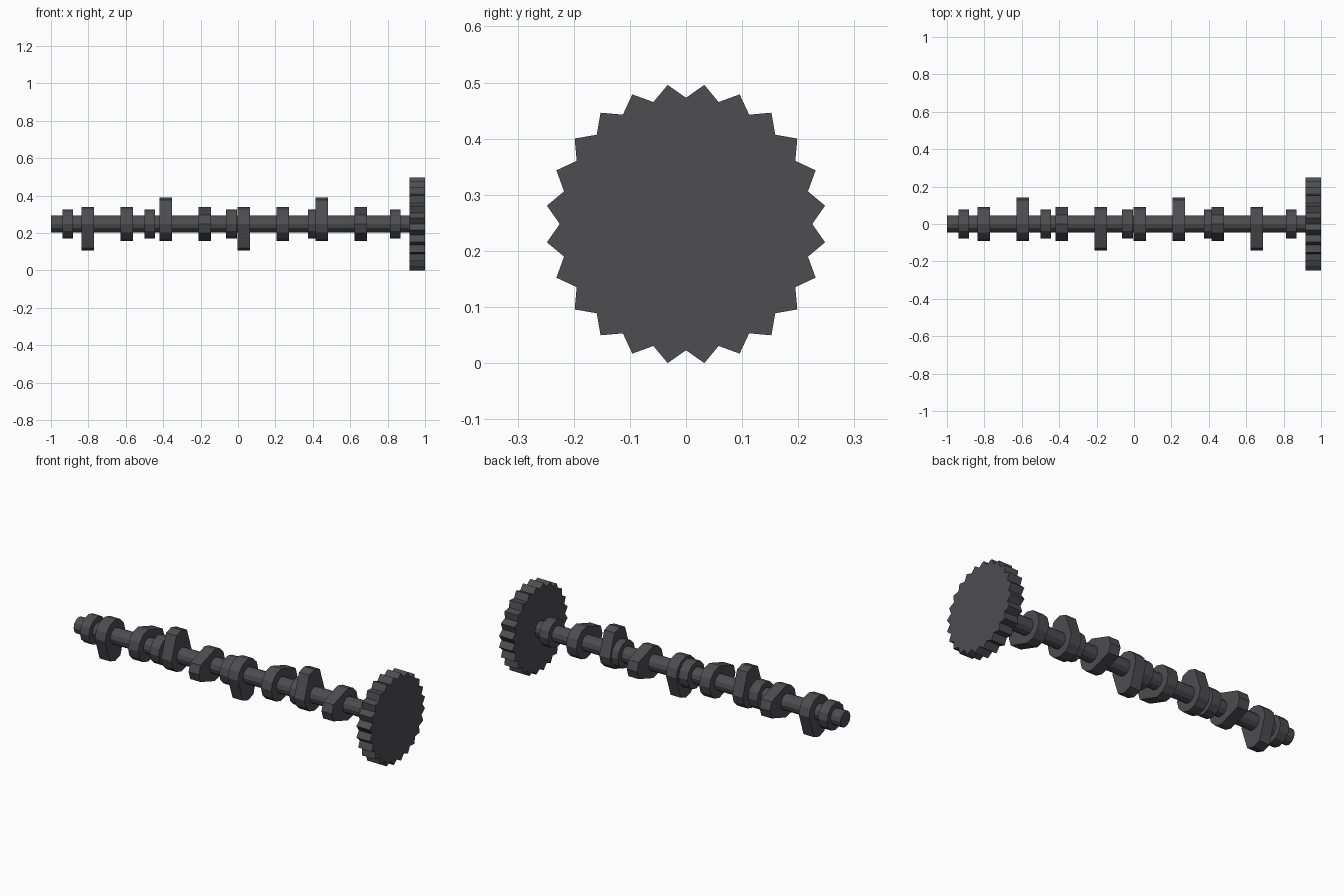
import bpy, bmesh, math

cube = bpy.data.objects.get("Cube")
if cube:
    bpy.data.objects.remove(cube, do_unlink=True)

AXIS_Z = 0.248

steel = bpy.data.materials.new("dark_steel")
steel.use_nodes = True
COLOUR = (0.075, 0.075, 0.083, 1)
steel.diffuse_color = COLOUR
steel.node_tree.nodes["Principled BSDF"].inputs["Base Color"].default_value = COLOUR


def ring(count, radii):
    """Closed (y, z) outline that cycles through the given radii."""
    return [(radii[i % len(radii)] * math.sin(math.tau * i / count),
             radii[i % len(radii)] * math.cos(math.tau * i / count))
            for i in range(count)]


def extrude(name, outline, x_mid, width, turn=0.0):
    """Solid with a (y, z) outline, turned about the shaft axis."""
    c, s = math.cos(turn), math.sin(turn)
    bm = bmesh.new()
    ends = []
    for x in (-width / 2, width / 2):
        ends.append([bm.verts.new((x, y * c + z * s, z * c - y * s)) for y, z in outline])
    n = len(outline)
    for i in range(n):
        j = (i + 1) % n
        bm.faces.new((ends[0][i], ends[0][j], ends[1][j], ends[1][i]))
    for end in ends:
        bm.faces.new(end)
    bmesh.ops.recalc_face_normals(bm, faces=bm.faces)
    mesh = bpy.data.meshes.new(name)
    bm.to_mesh(mesh)
    bm.free()
    mesh.materials.append(steel)
    obj = bpy.data.objects.new(name, mesh)
    obj.location = (x_mid, 0, AXIS_Z)
    bpy.context.collection.objects.link(obj)
    return obj


# Main shaft
extrude("shaft", ring(12, [0.045]), -0.03, 1.94)

# Bearing journals, evenly spaced
for i in range(5):
    extrude(f"journal_{i + 1}", ring(12, [0.077]), -0.91 + i * 0.4375, 0.057)

# Cam lobes: round base with a blunt nose, each a quarter turn on
base = [(0.09 * math.sin(a), 0.09 * math.cos(a))
        for a in (math.radians(90 + 30 * k) for k in range(7))]
lobe = [(0, 0.143), (0.047, 0.128)] + base + [(-0.047, 0.128)]
for i in range(8):
    extrude(f"cam_lobe_{i + 1}", lobe, -0.803 + i * 0.2085, 0.065,
            math.pi - i * math.pi / 2)

# Drive gear with pointed teeth
extrude("drive_gear", ring(48, [0.225, 0.25]), 0.958, 0.084)
